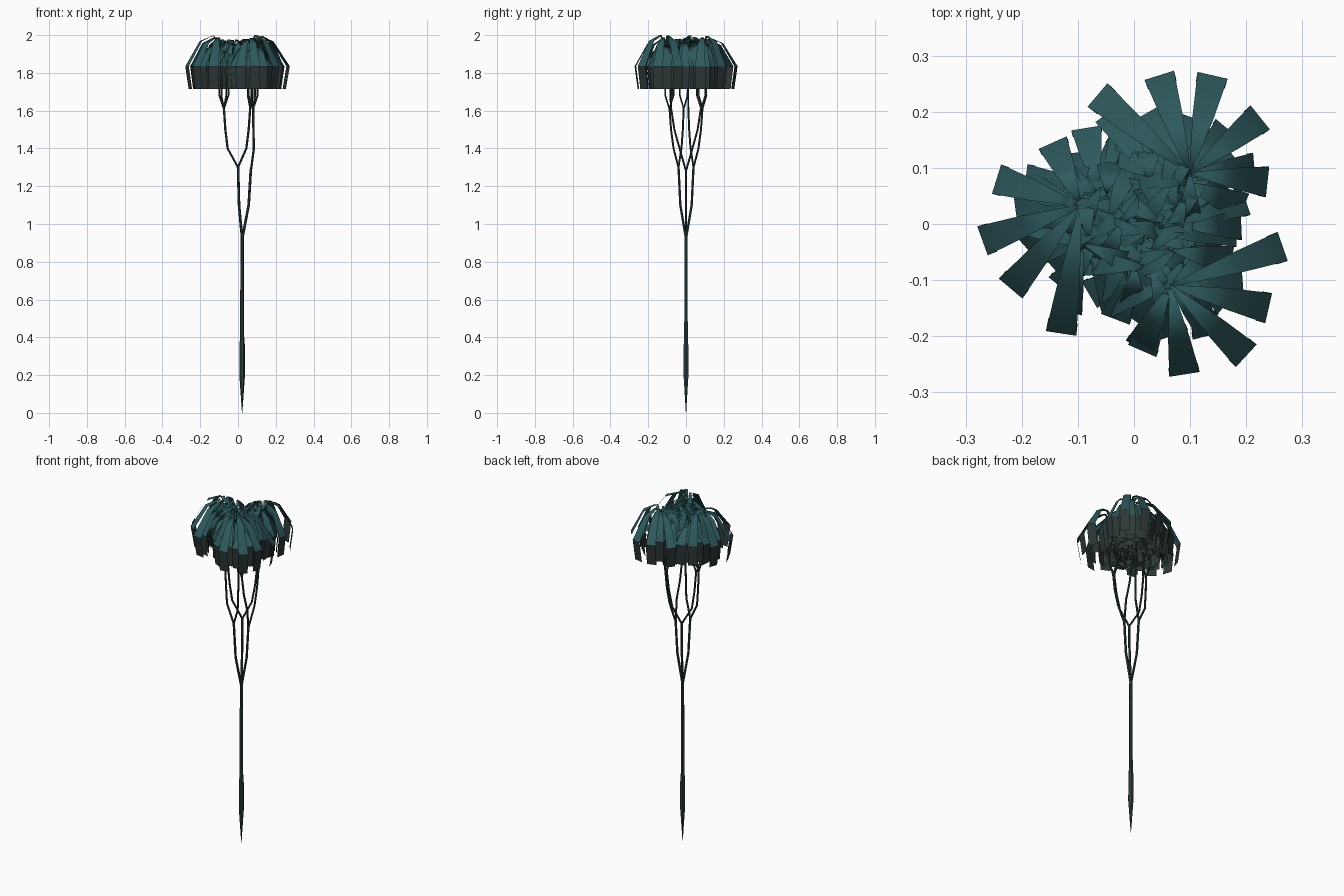
import bpy, bmesh, random
from math import cos, sin, tau
from mathutils import Vector

random.seed(11)
cube = bpy.data.objects.get("Cube")
if cube:
    bpy.data.objects.remove(cube, do_unlink=True)


def material(name, rgb):
    m = bpy.data.materials.new(name)
    m.use_nodes = True
    m.diffuse_color = (*rgb, 1)
    m.node_tree.nodes["Principled BSDF"].inputs["Base Color"].default_value = (*rgb, 1)
    return m


bark = material("dark bark", (0.026, 0.048, 0.046))
teal = material("teal leaf", (0.026, 0.100, 0.106))
grey = material("grey leaf tip", (0.026, 0.041, 0.039))


def link(name, bm, mats):
    mesh = bpy.data.meshes.new(name)
    bm.to_mesh(mesh)
    bm.free()
    for m in mats:
        mesh.materials.append(m)
    bpy.context.collection.objects.link(bpy.data.objects.new(name, mesh))


def tube(name, points):
    """Tapered six-sided limb through (x, y, z, radius) points."""
    rings, bm = [], bmesh.new()
    for x, y, z, r in points:
        rings.append([bm.verts.new((x + r * cos(tau * i / 6), y + r * sin(tau * i / 6), z))
                      for i in range(6)])
    for a, b in zip(rings, rings[1:]):
        for i in range(6):
            j = (i + 1) % 6
            bm.faces.new((a[i], a[j], b[j], b[i]))
    bm.faces.new(rings[0][::-1])
    bm.faces.new(rings[-1])
    link(name, bm, [bark])


def add_leaf(bm, start, end, top):
    """Strip that widens outward, arches over and hangs to the crown's rim."""
    span = Vector((end[0] - start[0], end[1] - start[1], 0))
    out = span.normalized()
    side = Vector((-out.y, out.x, 0))
    profile = [(0, top - 0.05, 0.002), (0.2, top, 0.008), (0.58, top - 0.03, 0.019),
               (1, 1.835, 0.0275), (0.9, 1.715, 0.0265)]
    rows = []
    for r, z, half in profile:
        p = Vector((*start, z)) + span * r
        rows.append((bm.verts.new(p - side * half), bm.verts.new(p + side * half)))
    for i, (a, b) in enumerate(zip(rows, rows[1:])):
        f = bm.faces.new((a[0], b[0], b[1], a[1]))
        f.material_index = int(i == len(rows) - 2)
        f.smooth = i < len(rows) - 2


# Trunk with a pointed root
root = (0.022, 0)
tube("trunk", [(*root, 0, 0.001), (*root, 0.2, 0.015), (*root, 0.36, 0.014),
               (*root, 0.4, 0.011), (*root, 0.95, 0.009)])

# Limbs: three forks, each dividing in two towards neighbouring tufts
left_arms = [(-0.055, 0.024, -0.075, 0.012), (0.044, 0.066, 0.065, 0.088)]
forks = [((0, 0.04, 1.31), left_arms),
         ((0, -0.04, 1.31), [(a, -b, c, -d) for a, b, c, d in left_arms]),
         ((0.068, 0, 1.29), [(0.084, 0.034, 0.08, 0.08), (0.084, -0.034, 0.08, -0.08)])]
for n, (node, arms) in enumerate(forks):
    x, y, z = node
    tube(f"limb_{n}", [(*root, 0.92, 0.007),
                       (0.022 + (x - 0.022) * 0.75, y * 0.75, 1.1, 0.007), (*node, 0.007)])
    for k, (mx, my, tx, ty) in enumerate(arms):
        tube(f"branch_{n}_{k}", [(x, y, z - 0.01, 0.006), (mx, my, 1.4, 0.006),
                                 (mx * 0.4 + tx * 0.6, my * 0.4 + ty * 0.6, 1.5, 0.006),
                                 (tx, ty, 1.62, 0.006)])
        # Twigs carrying the leaves
        for t in range(2):
            a = tau * t / 2 + n + k
            dx, dy = 0.024 * cos(a), 0.024 * sin(a)
            tube(f"twig_{n}_{k}_{t}", [(tx, ty, 1.61, 0.005),
                                       (tx + dx, ty + dy, 1.68, 0.005),
                                       (tx + dx, ty + dy, 1.88, 0.003)])

# Long rim leaves of the three outer tufts, each with shorter leaves turned inward
outer = [((-0.095, 0.033), [(-0.145, 0.145), (-0.245, 0.08), (-0.27, -0.03),
                            (-0.22, -0.115), (-0.13, -0.195)]),
         ((0.1, 0.09), [(-0.065, 0.23), (0.045, 0.265), (0.14, 0.265),
                        (0.225, 0.19), (0.238, 0.075)]),
         ((0.065, -0.11), [(0.265, -0.04), (0.24, -0.15), (0.2, -0.235),
                           (0.09, -0.268), (0.01, -0.22)])]
for i, (c, ends) in enumerate(outer):
    bm = bmesh.new()
    for e in ends:
        add_leaf(bm, c, e, random.uniform(1.975, 2.0))
    for k in range(7):
        a = tau * k / 7 + random.uniform(-0.3, 0.3)
        r = random.uniform(0.09, 0.14)
        add_leaf(bm, c, (c[0] + r * cos(a), c[1] + r * sin(a)), random.uniform(1.93, 1.98))
    link(f"outer_tuft_{i}", bm, [teal, grey])

# Dense irregular tufts filling the crown
inner = [(-0.075, -0.03), (-0.065, 0.045), (0.03, 0.07), (0.08, 0.06), (0.085, 0.01),
         (0.08, -0.06), (0.02, -0.06), (0.04, 0.0), (-0.03, 0.0)]
for i, c in enumerate(inner):
    bm = bmesh.new()
    for k in range(14):
        a = tau * (k + random.uniform(-0.4, 0.4)) / 14 + i
        r = random.uniform(0.08, 0.155)
        s = (c[0] + random.uniform(-0.02, 0.02), c[1] + random.uniform(-0.02, 0.02))
        add_leaf(bm, s, (c[0] + r * cos(a), c[1] + r * sin(a)), random.uniform(1.9, 1.98))
    link(f"inner_tuft_{i}", bm, [teal, grey])
